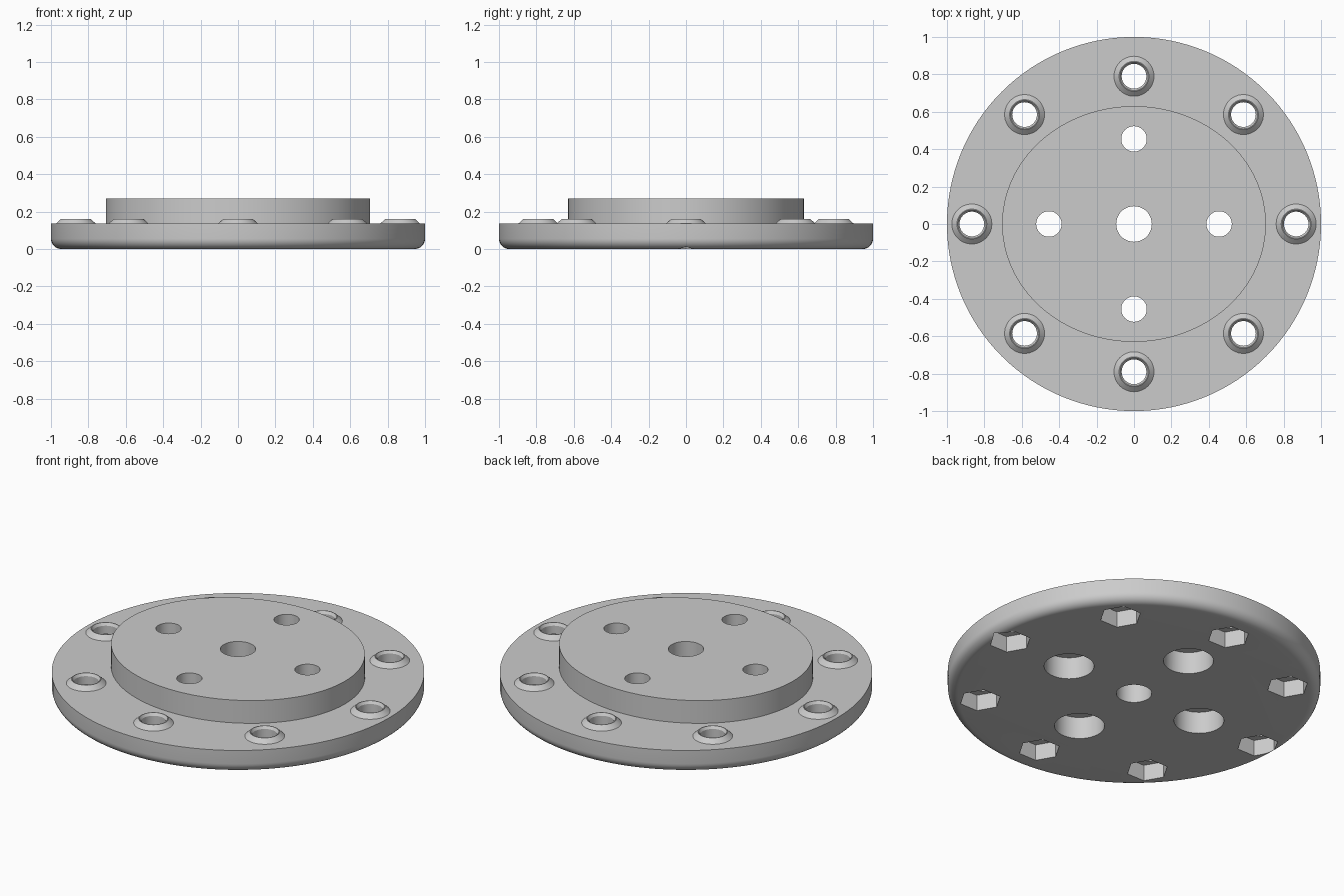
import bpy, bmesh, math
from math import cos, sin, pi

cube = bpy.data.objects.get("Cube")
if cube:
    bpy.data.objects.remove(cube, do_unlink=True)

TOP = 0.135          # flange top
BOSS_TOP = 0.27
COLLAR_TOP = 0.16
FILLET = 0.055

grey = bpy.data.materials.new("plain grey")
grey.use_nodes = True
grey.diffuse_color = (0.6, 0.6, 0.6, 1)
grey.node_tree.nodes["Principled BSDF"].inputs["Base Color"].default_value = (0.6, 0.6, 0.6, 1)


def lathe(bm, profile, sides, centre=(0, 0), scale=(1, 1)):
    """Closed solid turned from (radius, height) points listed bottom to top."""
    rings = []
    for r, z in profile:
        rings.append([bm.verts.new((centre[0] + r * scale[0] * cos(2 * pi * i / sides),
                                    centre[1] + r * scale[1] * sin(2 * pi * i / sides), z))
                      for i in range(sides)])
    for low, high in zip(rings, rings[1:]):
        for i in range(sides):
            j = (i + 1) % sides
            bm.faces.new((low[i], low[j], high[j], high[i]))
    bm.faces.new(rings[0][::-1])
    bm.faces.new(rings[-1])


def make(name, solids):
    bm = bmesh.new()
    for args in solids:
        lathe(bm, *args)
    mesh = bpy.data.meshes.new(name)
    bm.to_mesh(mesh)
    bm.free()
    mesh.materials.append(grey)
    obj = bpy.data.objects.new(name, mesh)
    bpy.context.collection.objects.link(obj)
    return obj


def combine(body, tool, operation):
    mod = body.modifiers.new(tool.name, 'BOOLEAN')
    mod.object, mod.operation, mod.solver = tool, operation, 'EXACT'
    bpy.context.view_layer.objects.active = body
    bpy.ops.object.modifier_apply(modifier=mod.name)
    bpy.data.objects.remove(tool, do_unlink=True)


# Hole layouts
bolts = [(0.867, 0), (-0.867, 0), (0, 0.79), (0, -0.79)]
bolts += [(sx * 0.585, sy * 0.585) for sx in (1, -1) for sy in (1, -1)]
inner = [(0.455, 0), (-0.455, 0), (0, 0.455), (0, -0.455)]

# Round flange with a rounded lower edge
edge = [(1 - FILLET + FILLET * sin(a), FILLET - FILLET * cos(a))
        for a in (pi / 2 * k / 8 for k in range(9))]
plate = make("flange_plate", [(edge + [(1, TOP)], 128)])

# Raised oval boss
boss = make("oval_boss", [([(1, 0.07), (1, BOSS_TOP)], 128, (0, 0), (0.705, 0.63))])
combine(plate, boss, 'UNION')

# Tapered collars around the bolt holes
cone = [(0.107, 0.1), (0.107, TOP), (0.08, COLLAR_TOP)]
combine(plate, make("bolt_collars", [(cone, 48, c) for c in bolts]), 'UNION')

# Through holes, countersunk at the collars
countersink = [(0.066, -0.1), (0.066, 0.145), (0.076, COLLAR_TOP), (0.076, 0.4)]
holes = [(countersink, 48, c) for c in bolts]
holes += [([(0.068, -0.1), (0.068, 0.4)], 48, c) for c in inner]
holes.append(([(0.095, -0.1), (0.095, 0.4)], 64))
combine(plate, make("through_holes", holes), 'DIFFERENCE')

# Hexagonal nut pockets and round counterbores underneath
pockets = [([(0.113, -0.1), (0.113, 0.095)], 6, c) for c in bolts]
pockets += [([(0.134, -0.1), (0.134, 0.13)], 64, c) for c in inner]
combine(plate, make("under_pockets", pockets), 'DIFFERENCE')

# Smooth the round walls, keep edges crisp
bpy.ops.object.select_all(action='DESELECT')
plate.select_set(True)
bpy.context.view_layer.objects.active = plate
bpy.ops.object.shade_smooth_by_angle(angle=math.radians(25))
